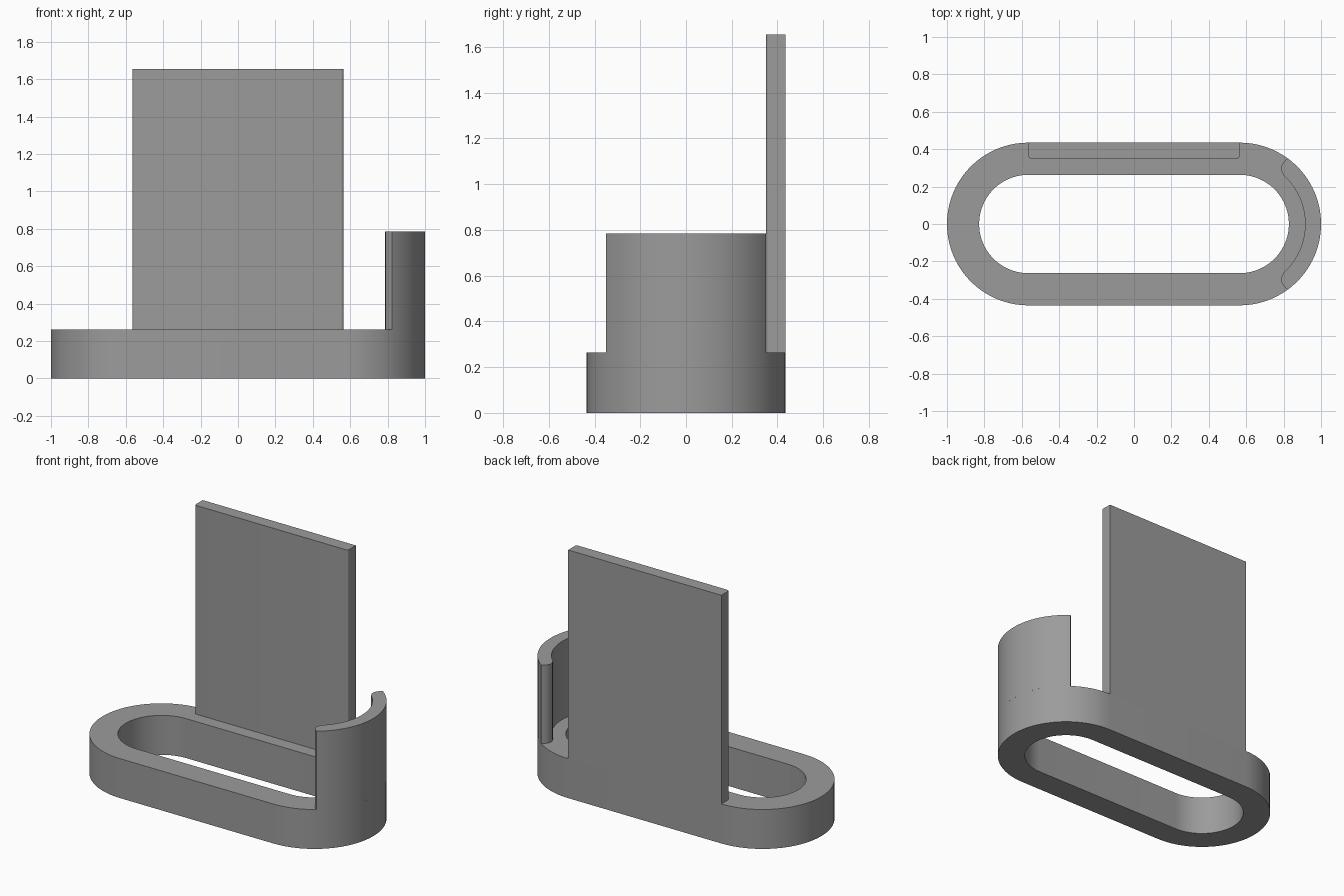
import bpy, bmesh, math

if "Cube" in bpy.data.objects:
    bpy.data.objects.remove(bpy.data.objects["Cube"])

gray = bpy.data.materials.new("mid gray")
gray.diffuse_color = (0.33, 0.33, 0.33, 1)
gray.use_nodes = True
gray.node_tree.nodes["Principled BSDF"].inputs["Base Color"].default_value = gray.diffuse_color

R_OUT, R_IN, CX = 0.435, 0.263, 0.565   # track radii and arc centre offset
BASE_H, WALL_H, PLATE_H = 0.263, 0.785, 1.655


def arc(cx, cy, r, a0, a1, n):
    """Points on an arc, angles in degrees."""
    angles = [math.radians(a0 + (a1 - a0) * i / n) for i in range(n + 1)]
    return [(cx + r * math.cos(a), cy + r * math.sin(a)) for a in angles]


def stadium(r, n=40):
    return arc(CX, 0, r, -90, 90, n) + arc(-CX, 0, r, 90, 270, n)


def finish(name, bm):
    bmesh.ops.recalc_face_normals(bm, faces=bm.faces)
    mesh = bpy.data.meshes.new(name)
    bm.to_mesh(mesh)
    bm.free()
    mesh.materials.append(gray)
    ob = bpy.data.objects.new(name, mesh)
    bpy.context.collection.objects.link(ob)
    bpy.ops.object.select_all(action='DESELECT')
    ob.select_set(True)
    bpy.context.view_layer.objects.active = ob
    bpy.ops.object.shade_smooth_by_angle(angle=math.radians(30))
    return ob


def prism(name, outline, z0, z1):
    """Extrude a closed outline upward."""
    bm = bmesh.new()
    face = bm.faces.new([bm.verts.new((x, y, z0)) for x, y in outline])
    ext = bmesh.ops.extrude_face_region(bm, geom=[face], use_keep_orig=True)
    top = [v for v in ext["geom"] if isinstance(v, bmesh.types.BMVert)]
    bmesh.ops.translate(bm, verts=top, vec=(0, 0, z1 - z0))
    return finish(name, bm)


# Base: hollow stadium ring
bm = bmesh.new()
loops = [[bm.verts.new((x, y, z)) for x, y in stadium(r)]
         for r, z in ((R_OUT, 0), (R_OUT, BASE_H), (R_IN, BASE_H), (R_IN, 0))]
for k in range(4):
    a, b = loops[k], loops[(k + 1) % 4]
    for i in range(len(a)):
        j = (i + 1) % len(a)
        bm.faces.new((a[i], a[j], b[j], b[i]))
finish("base_ring", bm)

# Back plate: tall slab with slightly rounded front corners
F, Y0 = 0.015, 0.35
plate = [(CX, R_OUT), (-CX, R_OUT)]
plate += arc(-CX + F, Y0 + F, F, 180, 270, 6)
plate += arc(CX - F, Y0 + F, F, 270, 360, 6)
prism("back_plate", plate, BASE_H, PLATE_H)

# Curved end wall: arc with bulged, rounded ends
tip = [(0.810, 0.341), (0.797, 0.327), (0.789, 0.311), (0.787, 0.295),
       (0.790, 0.280), (0.796, 0.269)]
wall = arc(CX, 0, R_OUT, -53.6, 53.6, 32) + tip
wall += arc(CX, 0, 0.35, 48, -48, 32)
wall += [(x, -y) for x, y in reversed(tip)]
prism("end_wall", wall, BASE_H, WALL_H)
